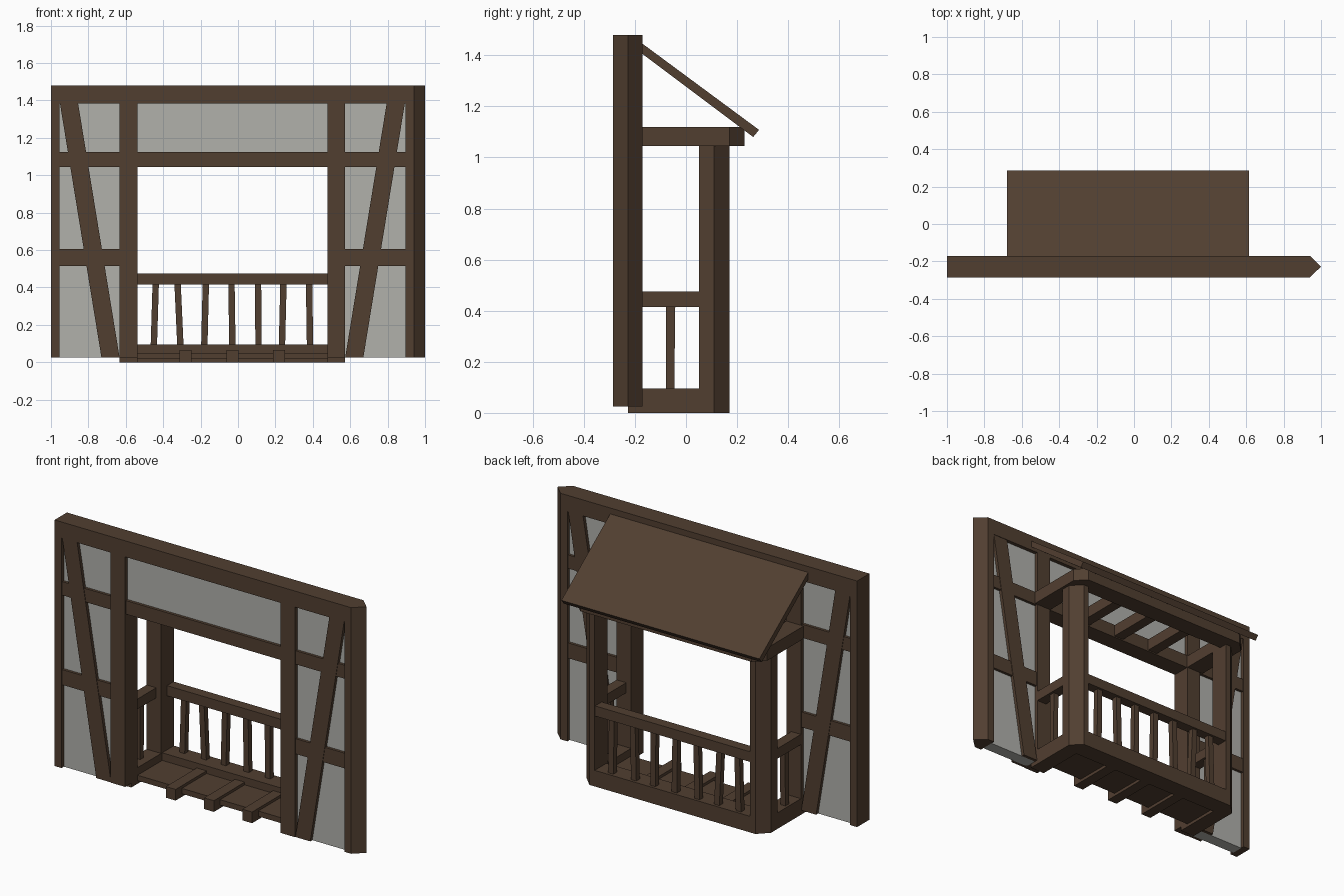
import bpy

if "Cube" in bpy.data.objects:
    bpy.data.objects.remove(bpy.data.objects["Cube"])

CX = -0.03                      # centre line of the balcony
YF, YB = -0.285, -0.17          # front and back of the timber wall


def material(name, rgb):
    m = bpy.data.materials.new(name)
    m.diffuse_color = (*rgb, 1)
    m.use_nodes = True
    m.node_tree.nodes["Principled BSDF"].inputs["Base Color"].default_value = m.diffuse_color
    return m


WOOD = material("dark timber", (0.083, 0.049, 0.030))
PLASTER = material("grey plaster", (0.44, 0.44, 0.41))


def prism(name, a, b, mat=WOOD):
    """Solid between two matching loops of 3D points."""
    n = len(a)
    faces = [list(range(n))[::-1], list(range(n, 2 * n))]
    faces += [[i, (i + 1) % n, n + (i + 1) % n, n + i] for i in range(n)]
    me = bpy.data.meshes.new(name)
    me.from_pydata(list(a) + list(b), [], faces)
    # keep normals outward whatever the loop direction
    import bmesh
    bm = bmesh.new()
    bm.from_mesh(me)
    bmesh.ops.recalc_face_normals(bm, faces=bm.faces)
    bm.to_mesh(me)
    bm.free()
    me.materials.append(mat)
    ob = bpy.data.objects.new(name, me)
    bpy.context.collection.objects.link(ob)
    return ob


def plan(name, pts, z0, z1, mat=WOOD):
    return prism(name, [(x, y, z0) for x, y in pts], [(x, y, z1) for x, y in pts], mat)


def elevation(name, pts, y0, y1, mat=WOOD):
    return prism(name, [(x, y0, z) for x, z in pts], [(x, y1, z) for x, z in pts], mat)


def box(name, x0, x1, y0, y1, z0, z1, mat=WOOD):
    return plan(name, [(x0, y0), (x1, y0), (x1, y1), (x0, y1)], z0, z1, mat)


def flip(pts, s):
    """Offsets from the centre line, mirrored for s = -1."""
    return [(CX + s * u, v) for u, v in pts]


def side_box(name, s, u0, u1, *rest):
    x0, x1 = sorted((CX + s * u0, CX + s * u1))
    return box(name, x0, x1, *rest)


# --- timber wall: left post flat, right post ends in a point
box("left_end_post", -1, -0.955, YF, YB, 0.025, 1.385)
tip = [(0.94, YF), (1.0, -0.228), (0.94, YB)]
plan("right_end_post", [(0.895, YF)] + tip + [(0.895, YB)], 0.025, 1.385)
plan("top_beam", [(-1, YF)] + tip + [(-1, YB)], 1.385, 1.48)
box("opening_lintel", -0.54, 0.478, YF + .005, YB - .003, 1.045, 1.125)
box("centre_panel", -0.54, 0.478, YF + .022, YB - .022, 1.125, 1.385, PLASTER)

for s, side in ((-1, "left"), (1, "right")):
    side_box(side + "_opening_post", s, 0.508, 0.603, YF, YB, 0.025, 1.385)
    side_box(side + "_panel", s, 0.603, 0.925, YF + .022, YB - .022, 0.025, 1.385, PLASTER)
    for z0, z1, nm in ((0.515, 0.605, "lower"), (1.045, 1.125, "upper")):
        side_box(f"{side}_{nm}_rail", s, 0.603, 0.925, YF + .006, YB - .006, z0, z1)
    elevation(side + "_brace", flip([(0.603, 0.025), (0.70, 0.025), (0.922, 1.385), (0.825, 1.385)], s),
              YF + .003, YB - .003)

    # --- balcony side parts
    corner = [(0.508, 0.05), (0.603, 0.05), (0.603, 0.11), (0.543, 0.17), (0.508, 0.17)]
    plan(side + "_balcony_post", flip(corner, s), 0.0, 1.045)
    side_box(side + "_floor_beam", s, 0.508, 0.603, -0.228, 0.05, 0, 0.095)
    head = [(0.508, YB), (0.62, YB), (0.62, 0.17), (0.56, 0.23), (0.508, 0.23)]
    plan(side + "_header_beam", flip(head, s), 1.045, 1.12)
    side_box(side + "_hand_rail", s, 0.54, 0.603, YB, 0.05, 0.415, 0.475)
    elev = [(-0.078, 0.09), (-0.046, 0.09), (-0.042, 0.42), (-0.078, 0.42)]
    x0, x1 = CX + s * 0.555, CX + s * 0.588
    prism(side + "_baluster", [(x0, y, z) for y, z in elev], [(x1, y, z) for y, z in elev])

# --- balcony floor, outer beams and rail
L, R = CX - 0.508, CX + 0.508
box("floor_boards", L, R, YB, 0.07, 0.018, 0.05)
box("outer_floor_beam", L, R, 0.06, 0.17, 0, 0.095)
box("outer_header_beam", L, R, 0.12, 0.23, 1.045, 1.12)
box("outer_hand_rail", L, R, 0.105, 0.167, 0.415, 0.475)
for i in (-1, 0, 1):
    x = CX + i * 0.25
    box("floor_joist", x - .032, x + .032, -0.228, 0.06, 0, 0.066)
    box("ceiling_joist", x - .032, x + .032, YB, 0.12, 1.05, 1.12)

# --- slightly crooked balusters: bottom x, top x
for b, t in ((-.45, -.44), (-.308, -.323), (-.18, -.172), (-.03, -.035),
             (.11, .107), (.235, .243), (.385, .38)):
    elevation("baluster", [(b - .017, .09), (b + .017, .09), (t + .017, .42), (t - .017, .42)],
              0.12, 0.153)

# --- sloping roof slab
slope = [(YB, 1.405), (0.263, 1.08), (0.286, 1.108), (YB, 1.445)]
prism("balcony_roof", [(-0.68, y, z) for y, z in slope], [(0.615, y, z) for y, z in slope])
